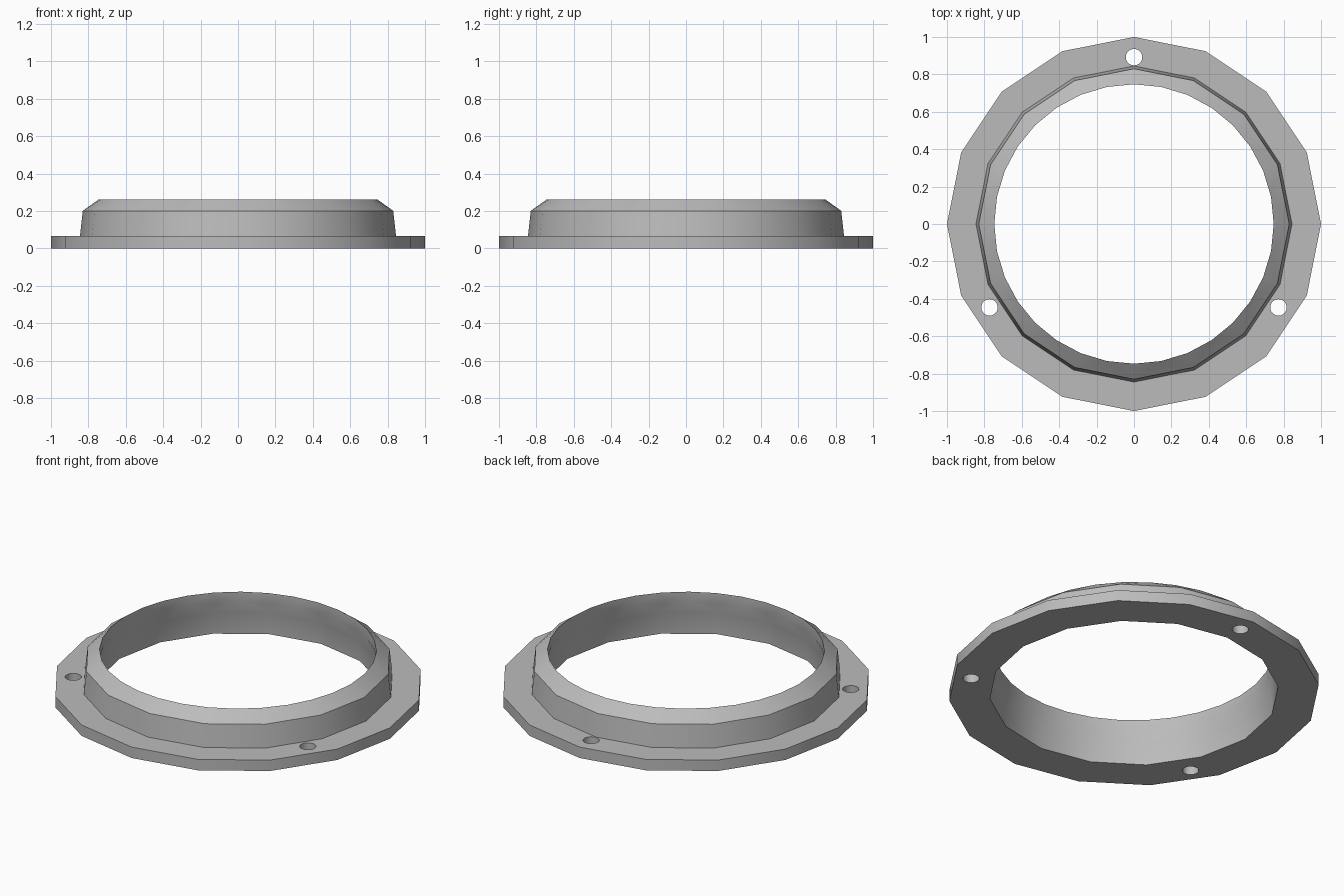
import bpy, bmesh
from math import sin, cos, pi, radians

cube = bpy.data.objects.get("Cube")
if cube:
    bpy.data.objects.remove(cube, do_unlink=True)

grey = bpy.data.materials.new("plain grey")
grey.use_nodes = True
colour = (0.5, 0.5, 0.5, 1)
grey.diffuse_color = colour
grey.node_tree.nodes["Principled BSDF"].inputs["Base Color"].default_value = colour


def bridge(bm, a, b):
    """Join two closed rings; b has as many points as a, or twice as many, or half."""
    if len(a) > len(b):
        before = set(bm.faces)
        bridge(bm, b, a)
        bmesh.ops.reverse_faces(bm, faces=[f for f in bm.faces if f not in before])
        return
    n = len(a)
    for i in range(n):
        p, q = a[i], a[(i + 1) % n]
        if len(b) == n:
            bm.faces.new((p, q, b[(i + 1) % n], b[i]))
        else:
            u, m, w = b[2 * i], b[2 * i + 1], b[(2 * i + 2) % len(b)]
            bm.faces.new((p, q, m))
            bm.faces.new((p, m, u))
            bm.faces.new((q, w, m))


# Closed cross-section: radius, height, number of sides
profile = [
    (1.0, 0.0, 16), (1.0, 0.065, 16),        # flange rim
    (0.845, 0.065, 16), (0.83, 0.2, 16),     # collar wall
    (0.747, 0.26, 32), (0.747, 0.2, 32),     # chamfer and round bore
    (0.772, 0.13, 16), (0.78, 0.0, 16),      # inner wall
]
bm = bmesh.new()
rings = [[bm.verts.new((r * cos(2 * pi * i / n), r * sin(2 * pi * i / n), z))
          for i in range(n)] for r, z, n in profile]
for k, ring in enumerate(rings):
    bridge(bm, ring, rings[(k + 1) % len(rings)])
bmesh.ops.recalc_face_normals(bm, faces=bm.faces)
mesh = bpy.data.meshes.new("flanged_ring")
bm.to_mesh(mesh)
bm.free()
mesh.materials.append(grey)
body = bpy.data.objects.new("flanged_ring", mesh)
bpy.context.collection.objects.link(body)

# Three screw holes through the flange
for angle in (90, 210, 330):
    a = radians(angle)
    bpy.ops.mesh.primitive_cylinder_add(
        vertices=24, radius=0.044, depth=0.2,
        location=(0.892 * cos(a), 0.892 * sin(a), 0.02))
    cutter = bpy.context.object
    cutter.name = "hole_cutter"
    cutter.data.materials.append(grey)
    cutter.hide_render = True
    bpy.ops.object.select_all(action='DESELECT')
    body.select_set(True)
    bpy.context.view_layer.objects.active = body
    cut = body.modifiers.new("screw_hole", 'BOOLEAN')
    cut.operation = 'DIFFERENCE'
    cut.solver = 'EXACT'
    cut.object = cutter
    bpy.ops.object.modifier_apply(modifier=cut.name)
    bpy.data.objects.remove(cutter, do_unlink=True)

bpy.ops.object.shade_smooth_by_angle(angle=radians(30))
